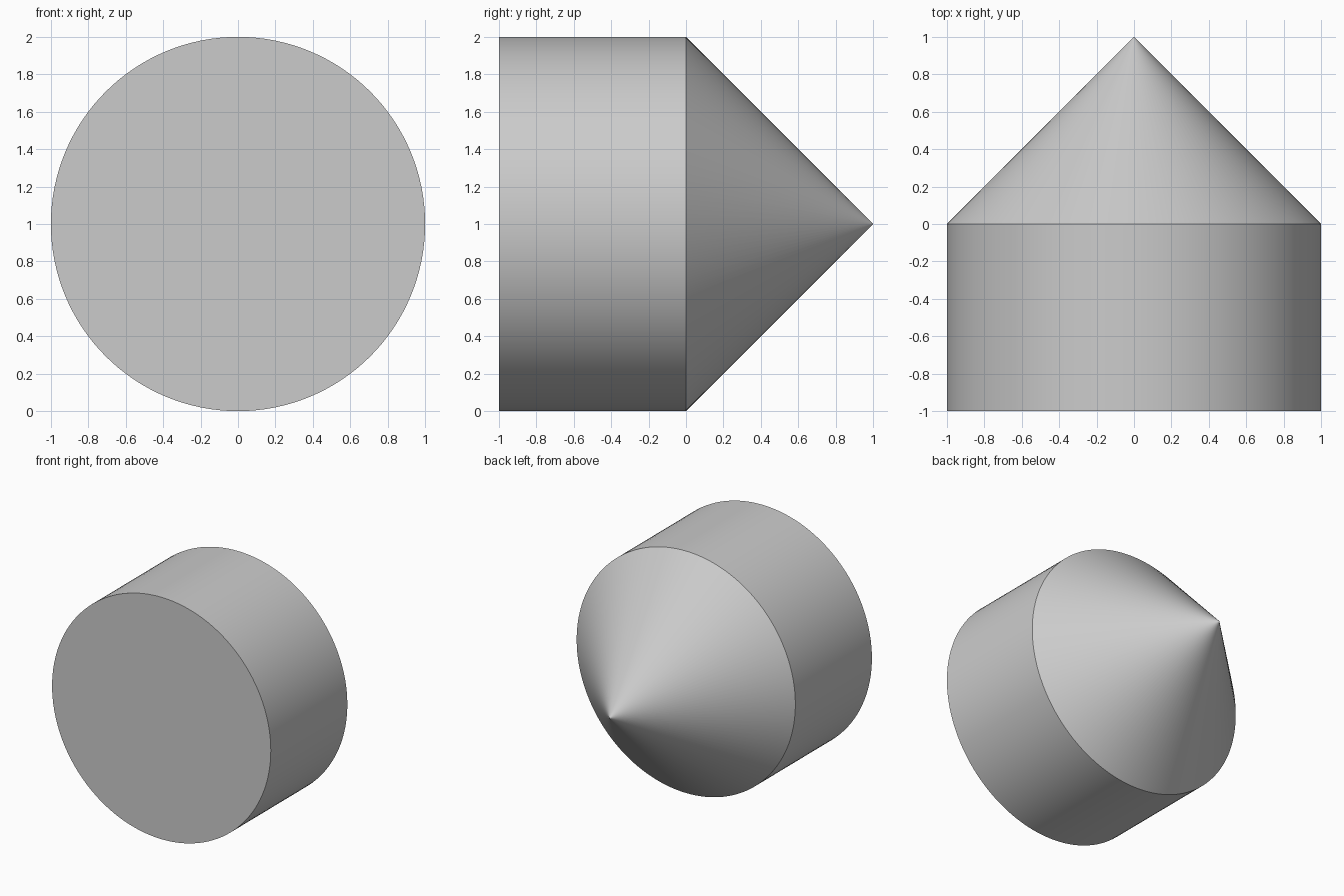
import bpy
import bmesh
import math

cube = bpy.data.objects.get("Cube")
if cube:
    bpy.data.objects.remove(cube, do_unlink=True)

SEGMENTS = 128
AXIS_HEIGHT = 1.0

# Plain grey finish
grey = bpy.data.materials.new("plain_grey")
grey.use_nodes = True
colour = (0.6, 0.6, 0.6, 1.0)
grey.diffuse_color = colour
grey.node_tree.nodes["Principled BSDF"].inputs["Base Color"].default_value = colour

# Profile as (radius, y): flat front, drum wall, pointed back.
# The small ring beside the tip keeps the cone shading straight.
profile = [(0, -1), (1, -1), (1, 0), (0.01, 0.99), (0, 1)]

bm = bmesh.new()
verts = [bm.verts.new((r, y, AXIS_HEIGHT)) for r, y in profile]
edges = [bm.edges.new(pair) for pair in zip(verts, verts[1:])]
bmesh.ops.spin(bm, geom=verts + edges, cent=(0, 0, AXIS_HEIGHT), axis=(0, 1, 0),
               angle=math.tau, steps=SEGMENTS, use_duplicate=False)
bmesh.ops.remove_doubles(bm, verts=bm.verts[:], dist=0.0001)

# Merge the front fan into one flat disc
front = [f for f in bm.faces if f.calc_center_median().y < -0.999]
bmesh.ops.dissolve_faces(bm, faces=front, use_verts=False)
bmesh.ops.recalc_face_normals(bm, faces=bm.faces[:])

mesh = bpy.data.meshes.new("drum_with_cone")
bm.to_mesh(mesh)
bm.free()
mesh.materials.append(grey)

drum = bpy.data.objects.new("drum_with_cone", mesh)
bpy.context.collection.objects.link(drum)

# Smooth curved walls, crisp rims
bpy.ops.object.select_all(action="DESELECT")
drum.select_set(True)
bpy.context.view_layer.objects.active = drum
bpy.ops.object.shade_smooth_by_angle(angle=math.radians(30))
